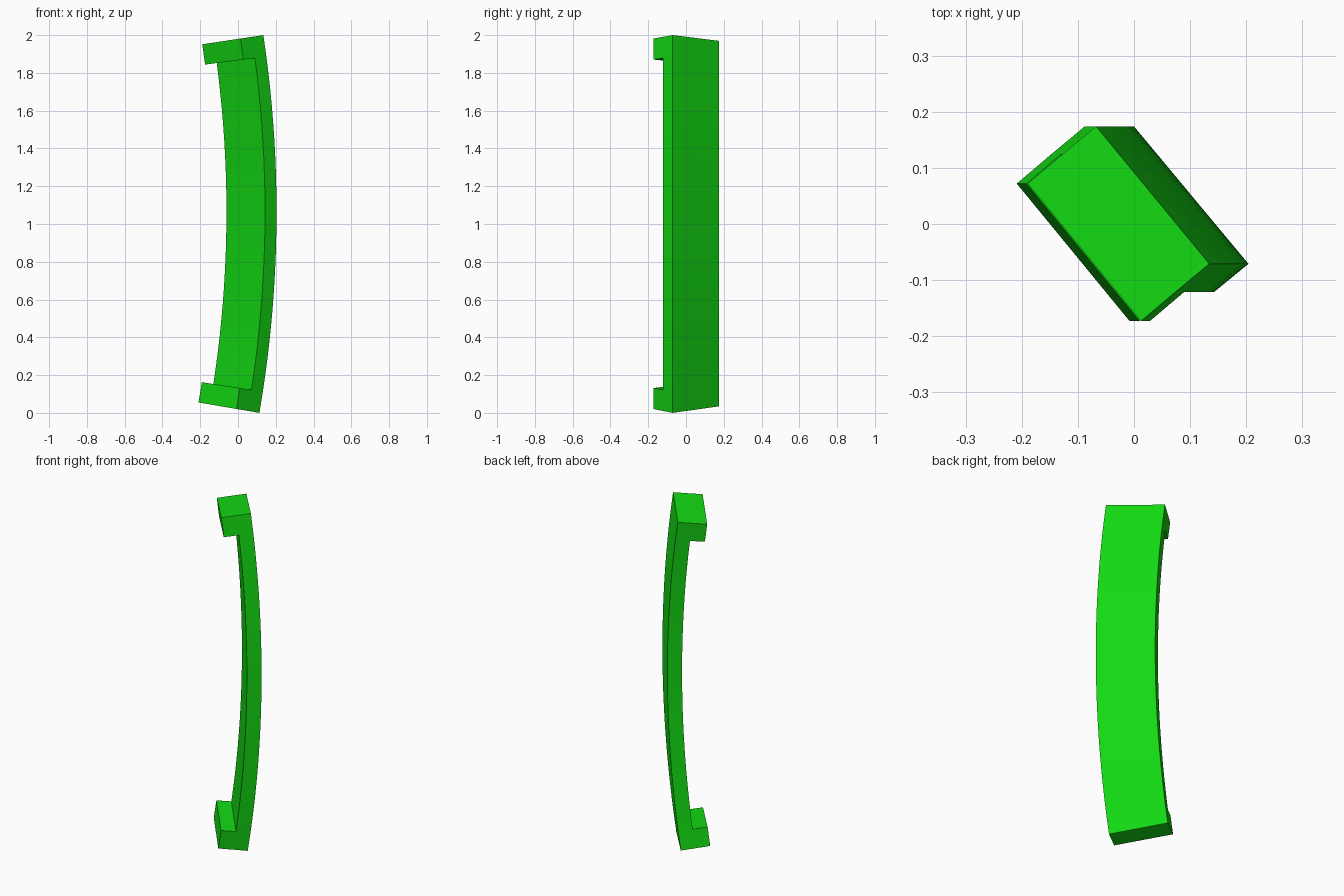
import bpy, bmesh, math
from mathutils import Vector

cube = bpy.data.objects.get("Cube")
if cube:
    bpy.data.objects.remove(cube, do_unlink=True)

# Single green finish
green = bpy.data.materials.new("bright_green")
COLOR = (0.0065, 0.69, 0.0065, 1.0)
green.diffuse_color = COLOR
green.use_nodes = True
green.node_tree.nodes["Principled BSDF"].inputs["Base Color"].default_value = COLOR

# The bar is swept along an arc about an axis parallel to y
CX, CZ = -6.096, 1.065
TOP = math.asin((2.0 - CZ) / 6.3)
BOTTOM = -math.asin(CZ / 6.3)
PAD = math.radians(1.04)      # angular length of each end pad
STEPS = 20

# Section corners (x, y) at the widest point: outer pair, then inner pair
SECTION = [(0.204, -0.071), (0.0, 0.174), (-0.061, 0.124), (0.143, -0.121)]
PAD_SHIFT = (-0.062, -0.052)  # inner corners move by this at the pads


def on_arc(x, y, angle):
    r = x - CX
    return Vector((CX + r * math.cos(angle), y, CZ + r * math.sin(angle)))


# Arc stations: one for each pad, the rest evenly between them
first, last = BOTTOM + PAD, TOP - PAD
angles = [BOTTOM] + [first + (last - first) * i / STEPS for i in range(STEPS + 1)] + [TOP]

bm = bmesh.new()
rings = [[bm.verts.new(on_arc(x, y, a)) for x, y in SECTION] for a in angles]
inner = []
for lo, hi in zip(rings, rings[1:]):
    for k in range(4):
        n = (k + 1) % 4
        f = bm.faces.new((lo[k], lo[n], hi[n], hi[k]))
        if k == 2:
            inner.append(f)
bm.faces.new(rings[0][::-1])
bm.faces.new(rings[-1])

# End pads pulled out of the inner face
pads = bmesh.ops.extrude_discrete_faces(bm, faces=[inner[0], inner[-1]])["faces"]
for f in pads:
    for v in f.verts:
        radial = Vector((v.co.x - CX, 0, v.co.z - CZ)).normalized()
        v.co += radial * PAD_SHIFT[0] + Vector((0, PAD_SHIFT[1], 0))

bmesh.ops.remove_doubles(bm, verts=bm.verts, dist=1e-5)
bmesh.ops.recalc_face_normals(bm, faces=bm.faces)
mesh = bpy.data.meshes.new("curved_handle")
bm.to_mesh(mesh)
bm.free()
mesh.materials.append(green)

handle = bpy.data.objects.new("curved_handle", mesh)
bpy.context.collection.objects.link(handle)
bpy.ops.object.select_all(action="DESELECT")
handle.select_set(True)
bpy.context.view_layer.objects.active = handle
bpy.ops.object.shade_smooth_by_angle(angle=math.radians(20))
